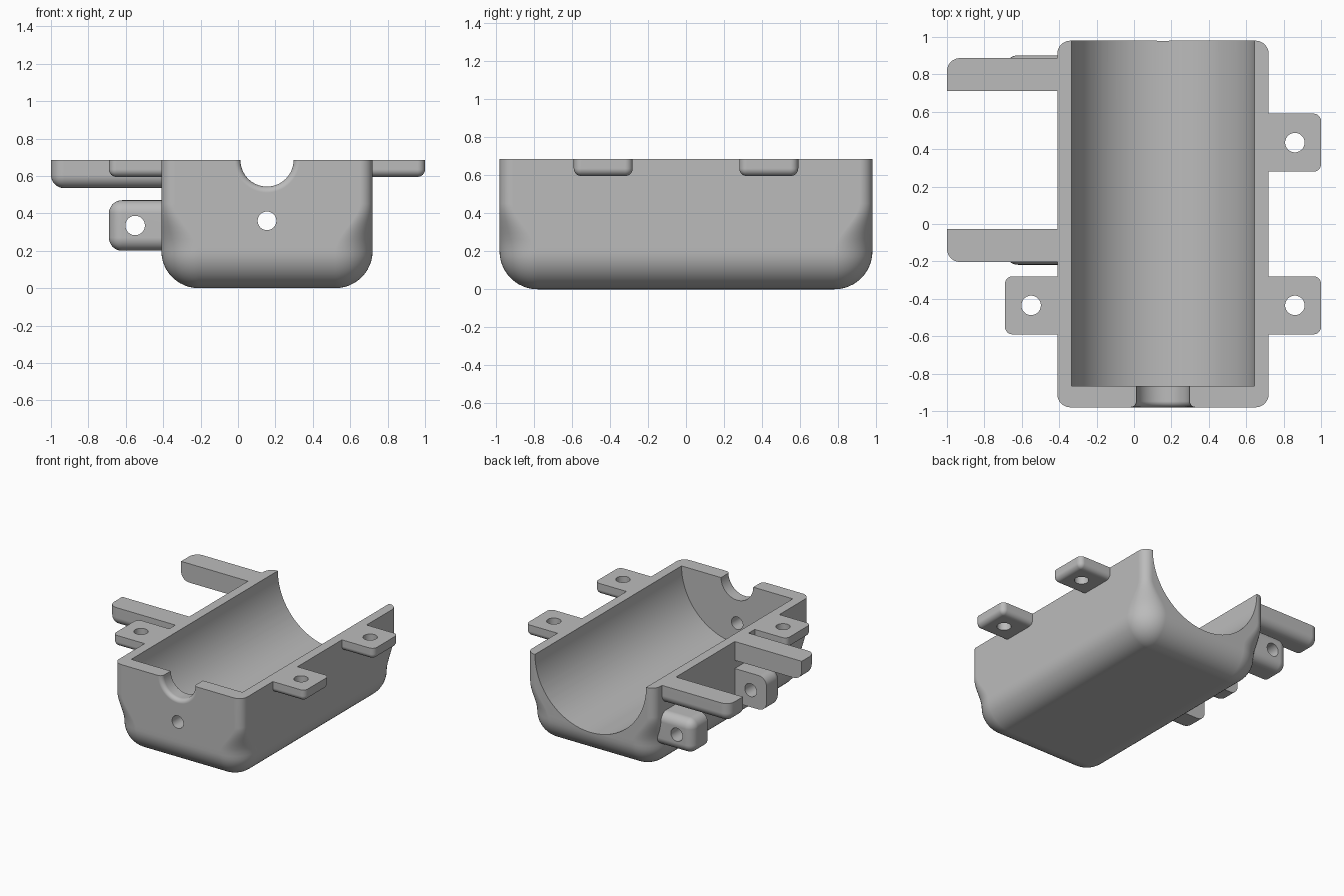
import bpy, bmesh
from math import sin, cos, pi, sqrt, radians
from mathutils import Vector, Matrix

if "Cube" in bpy.data.objects:
    bpy.data.objects.remove(bpy.data.objects["Cube"], do_unlink=True)

grey = bpy.data.materials.new("plain_grey")
grey.use_nodes = True
colour = (0.5, 0.5, 0.5, 1)
grey.diffuse_color = colour
grey.node_tree.nodes["Principled BSDF"].inputs["Base Color"].default_value = colour

MID = 0.155      # x of the trough axis
TOP = 0.685      # rim height
HALF_W, HALF_L = 0.565, 0.98
ROUND = 0.2      # bottom edge radius
SINK = 0.05      # how far attached parts reach into the wall


def make(name, bm):
    bmesh.ops.recalc_face_normals(bm, faces=bm.faces)
    mesh = bpy.data.meshes.new(name)
    bm.to_mesh(mesh)
    bm.free()
    mesh.materials.append(grey)
    obj = bpy.data.objects.new(name, mesh)
    bpy.context.collection.objects.link(obj)
    return obj


def loft(name, rings):
    """Skin a list of equal point rings and cap both ends."""
    bm = bmesh.new()
    loops = [[bm.verts.new(p) for p in ring] for ring in rings]
    for a, b in zip(loops, loops[1:]):
        for i in range(len(a)):
            j = (i + 1) % len(a)
            bm.faces.new((a[i], a[j], b[j], b[i]))
    bm.faces.new(loops[0])
    bm.faces.new(loops[-1])
    return make(name, bm)


def turned(centre, axis, profile, sides=48):
    """Round cutter along an axis from (distance, radius) pairs."""
    turn = Vector((0, 0, 1)).rotation_difference(Vector(axis)).to_matrix()
    rings = [[turn @ Vector((r * cos(2 * pi * i / sides), r * sin(2 * pi * i / sides), d))
              + Vector(centre) for i in range(sides)] for d, r in profile]
    return loft("cutter", rings)


def select(obj):
    bpy.ops.object.select_all(action='DESELECT')
    obj.select_set(True)
    bpy.context.view_layer.objects.active = obj


def cut(obj, cutter):
    cutter.hide_render = True
    mod = obj.modifiers.new("cut", 'BOOLEAN')
    mod.operation, mod.solver, mod.object = 'DIFFERENCE', 'EXACT', cutter
    select(obj)
    bpy.ops.object.modifier_apply(modifier=mod.name)
    bpy.data.objects.remove(cutter, do_unlink=True)


def finish(obj):
    select(obj)
    bpy.ops.object.shade_smooth_by_angle(angle=radians(32))
    mod = obj.modifiers.new("even_shading", 'WEIGHTED_NORMAL')
    mod.keep_sharp = True


def block(name, low, high, sharp, radius):
    """Box whose edges are rounded, except those touching the sharp sides."""
    low, high = Vector(low), Vector(high)
    bm = bmesh.new()
    bmesh.ops.create_cube(bm, size=1)
    bmesh.ops.transform(bm, verts=bm.verts, matrix=Matrix.Translation((low + high) / 2)
                        @ Matrix.Diagonal((*(high - low), 1)))
    bm.normal_update()
    sides = [Vector(s) for s in sharp]
    edges = [e for e in bm.edges
             if not any(f.normal.dot(s) > 0.9 for f in e.link_faces for s in sides)]
    bmesh.ops.bevel(bm, geom=edges, offset=radius, segments=8, profile=0.5,
                    affect='EDGES', clamp_overlap=True)
    return make(name, bm)


# Trough shell: rounded rectangles stacked from the floor to the rim
def outline(z, inset, r, steps=12):
    w, l = HALF_W - inset, HALF_L - inset
    points = []
    for k, (sx, sy) in enumerate([(1, 1), (-1, 1), (-1, -1), (1, -1)]):
        for i in range(steps + 1):
            a = (k + i / steps) * pi / 2
            points.append((MID + sx * (w - r) + r * cos(a), sy * (l - r) + r * sin(a), z))
    return points


layers = []
for i in range(13):
    a = i / 12 * pi / 2
    inset = ROUND * (1 - sin(a))
    layers.append(outline(ROUND * (1 - cos(a)), inset, max(ROUND - inset, 0.004)))
for i in range(1, 9):
    t = i / 8
    layers.append(outline(ROUND + 0.25 * t, 0, ROUND - 0.13 * t * t * (3 - 2 * t)))
layers.append(outline(TOP, 0, 0.07))
trough = loft("trough", layers)

# Long bore, open at the back
cut(trough, turned((MID, 0, TOP), (0, 1, 0), [(-0.865, 0.49), (1.2, 0.49)], 128))
# Flared cable notch and screw hole in the front wall
flare = [(0.1, 0.142)]
for i in range(9):
    a = i / 8 * pi / 2
    flare.append((0.032 * (1 - sin(a)), 0.142 + 0.032 * (1 - cos(a))))
flare = flare[:1] + sorted(flare[1:], reverse=True) + [(-0.1, flare[-1][1])]
flare[0] = (0.2, 0.142)
cut(trough, turned((MID, -HALF_L, TOP), (0, 1, 0), flare, 64))
cut(trough, turned((MID, -HALF_L, 0.36), (0, 1, 0), [(-0.1, 0.05), (0.2, 0.05)]))
finish(trough)

# Flat screw tabs flush with the rim
UP = (0, 0, 1)
WALL_L, WALL_R = MID + HALF_W, MID - HALF_W
for name, side, y in [("left_front_tab", 1, -0.435), ("left_back_tab", 1, 0.435),
                      ("right_front_tab", -1, -0.435)]:
    wall = WALL_L if side > 0 else WALL_R
    x0, x1 = sorted((wall - side * SINK, wall + side * 0.28))
    tab = block(name, (x0, y - 0.155, 0.595), (x1, y + 0.155, TOP), [UP, (-side, 0, 0)], 0.04)
    cut(tab, turned((wall + side * 0.14, y, TOP), UP, [(-0.3, 0.052), (0.2, 0.052)]))
    finish(tab)

# Paired arms with upright lugs beneath, mirrored about their own centre line
PAIR = 0.342
for label, s in [("back", 1), ("front", -1)]:
    inner = PAIR + s * 0.37
    flat = (0, -s, 0)
    y0, y1 = sorted((inner, PAIR + s * 0.545))
    arm = block(label + "_arm", (-1, y0, 0.535), (WALL_R + SINK, y1, TOP),
                [UP, (1, 0, 0), flat], 0.07)
    finish(arm)
    y0, y1 = sorted((inner, PAIR + s * 0.56))
    lug = block(label + "_lug", (-0.69, y0, 0.2), (WALL_R + SINK, y1, 0.47),
                [(1, 0, 0), flat], 0.07)
    cut(lug, turned((-0.55, inner, 0.335), (0, 1, 0), [(-0.4, 0.052), (0.4, 0.052)]))
    finish(lug)
